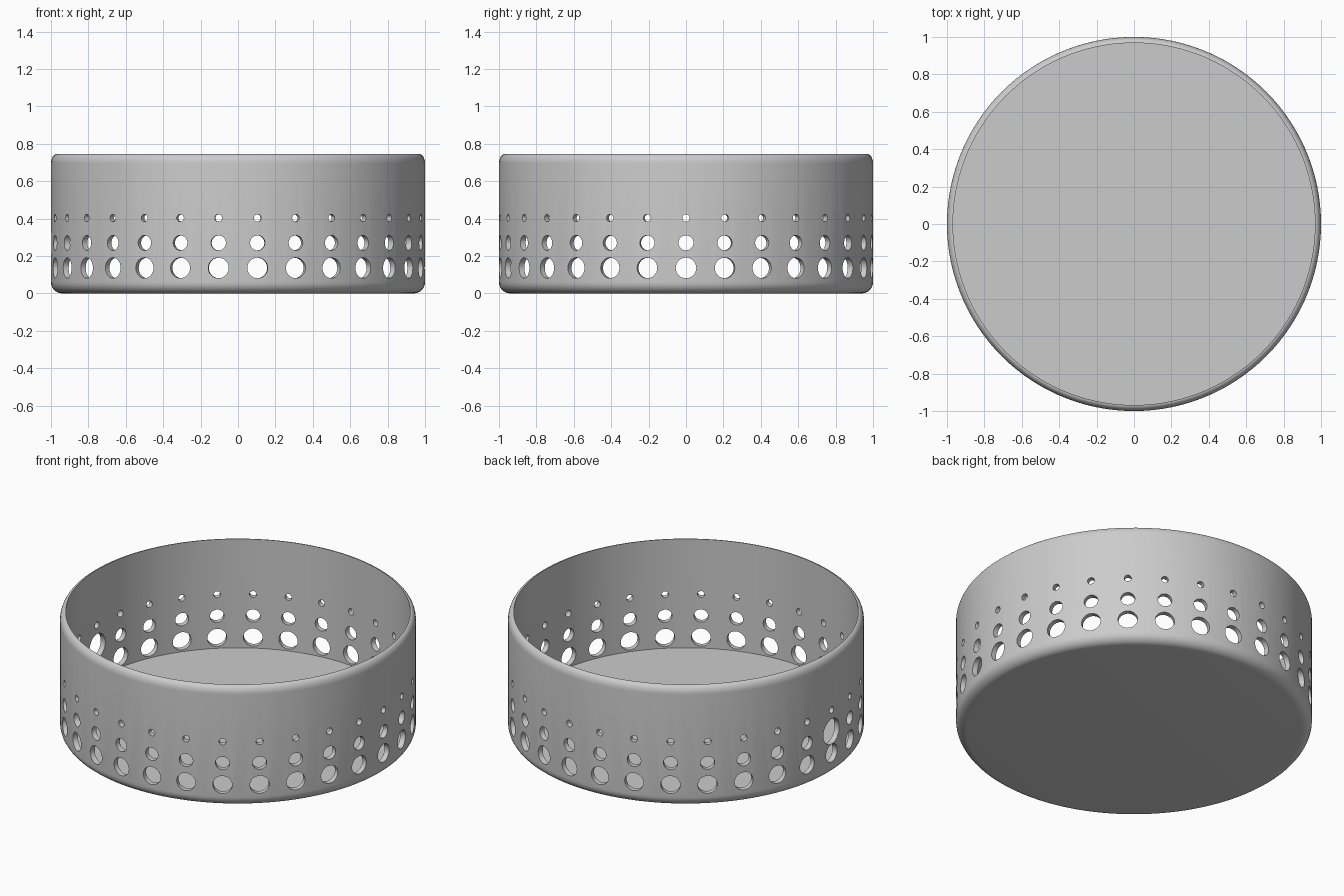
import bpy, bmesh, math
from mathutils import Matrix, Vector

if "Cube" in bpy.data.objects:
    bpy.data.objects.remove(bpy.data.objects["Cube"])

SEGMENTS = 120
HEIGHT, WALL_IN, FLOOR = 0.745, 0.968, 0.07

grey = bpy.data.materials.new("grey")
grey.diffuse_color = (0.6, 0.6, 0.6, 1)
grey.use_nodes = True
grey.node_tree.nodes["Principled BSDF"].inputs["Base Color"].default_value = grey.diffuse_color


def make_object(name, bm):
    bmesh.ops.recalc_face_normals(bm, faces=bm.faces)
    mesh = bpy.data.meshes.new(name)
    bm.to_mesh(mesh)
    bm.free()
    obj = bpy.data.objects.new(name, mesh)
    bpy.context.collection.objects.link(obj)
    return obj


def arc(cx, cz, rx, rz, start, end, steps=8):
    angles = [math.radians(start + (end - start) * i / steps) for i in range(steps + 1)]
    return [(cx + rx * math.cos(a), cz + rz * math.sin(a)) for a in angles]


# Dish: rounded base, straight wall, rim rounded on the outside, flat floor
profile = (arc(0.94, 0.06, 0.06, 0.06, -90, 0)
           + arc(WALL_IN, HEIGHT - 0.05, 1 - WALL_IN, 0.05, 0, 90)
           + [(WALL_IN, FLOOR)])
bm = bmesh.new()
rings = []
for r, z in profile:
    rings.append([bm.verts.new((r * math.cos(t), r * math.sin(t), z))
                  for t in (math.tau * i / SEGMENTS for i in range(SEGMENTS))])
for low, high in zip(rings, rings[1:]):
    for i in range(SEGMENTS):
        j = (i + 1) % SEGMENTS
        bm.faces.new((low[i], low[j], high[j], high[i]))
bm.faces.new(rings[0])
bm.faces.new(rings[-1])
dish = make_object("perforated_dish", bm)
dish.data.materials.append(grey)

# Hole cutters: three rows of 30, with one wider cable hole on the left side
bm = bmesh.new()
for z, radius in ((0.136, 0.055), (0.27, 0.04), (0.403, 0.02)):
    for k in range(30):
        angle = math.tau * k / 30
        r = 0.078 if k == 15 and z == 0.27 else radius
        place = (Matrix.Rotation(angle, 4, 'Z') @ Matrix.Translation((0.98, 0, z))
                 @ Matrix.Rotation(math.pi / 2, 4, 'Y'))
        bmesh.ops.create_cone(bm, cap_ends=True, segments=32, radius1=r, radius2=r,
                              depth=0.14, matrix=place)
cutter = make_object("hole_cutter", bm)
cutter.data.materials.append(grey)
cutter.hide_render = True

# Cut the holes, then smooth the curved surfaces
cut = dish.modifiers.new("holes", 'BOOLEAN')
cut.operation = 'DIFFERENCE'
cut.solver = 'EXACT'
cut.object = cutter
bpy.context.view_layer.objects.active = dish
dish.select_set(True)
bpy.ops.object.modifier_apply(modifier=cut.name)
bpy.data.objects.remove(cutter)
bpy.ops.object.shade_smooth_by_angle(angle=math.radians(35))
